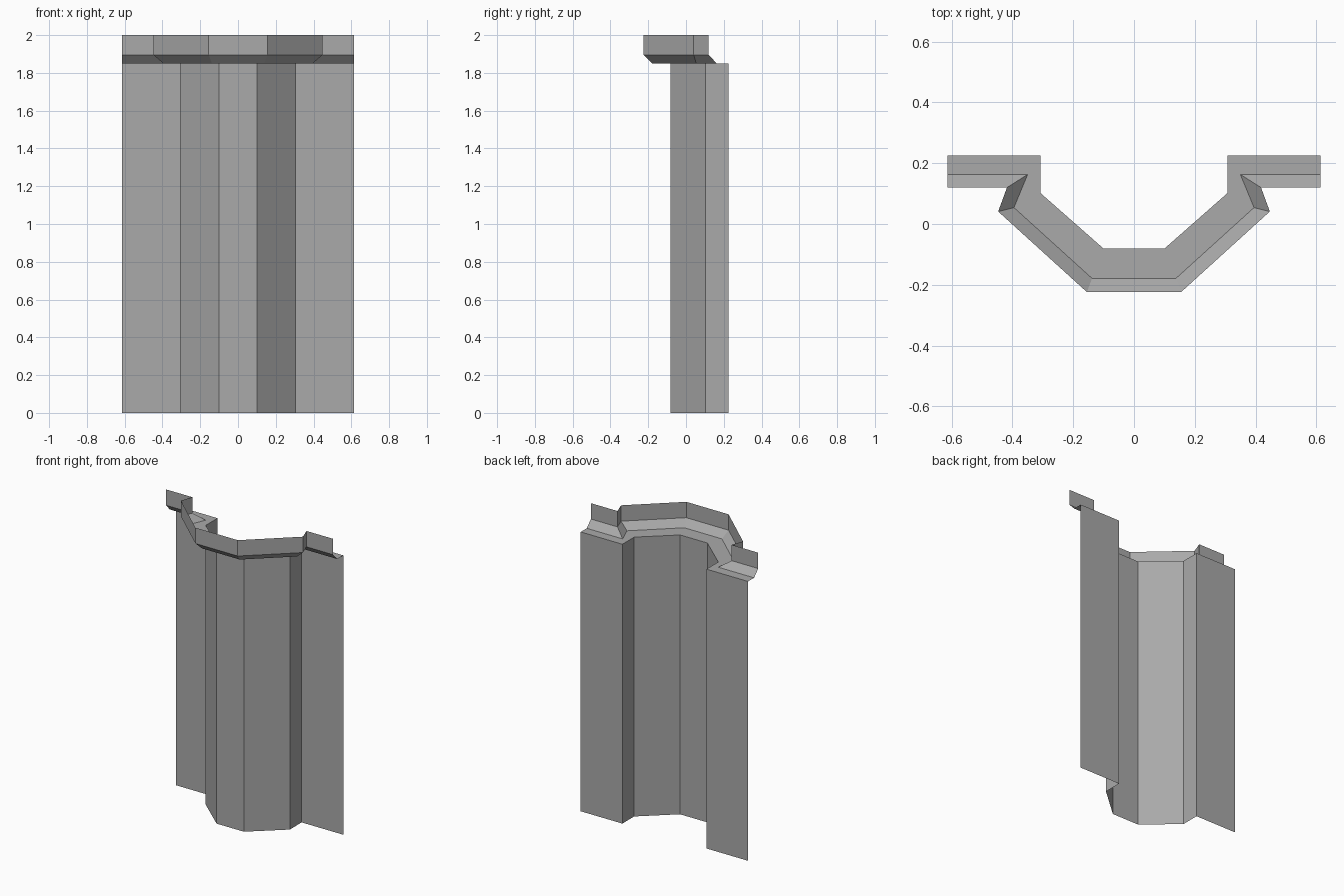
import bpy
import bmesh

cube = bpy.data.objects.get("Cube")
if cube:
    bpy.data.objects.remove(cube, do_unlink=True)

grey = bpy.data.materials.new("stone_grey")
grey.use_nodes = True
colour = (0.4, 0.4, 0.4, 1)
grey.diffuse_color = colour
grey.node_tree.nodes["Principled BSDF"].inputs["Base Color"].default_value = colour

# Half plans from the centre of the bay out to the left flank
wall_plan = [(0.1, -0.081), (0.308, 0.102), (0.308, 0.226), (0.613, 0.226)]
ledge_plan = [(0.138, -0.179), (0.395, 0.054), (0.35, 0.163), (0.613, 0.163)]
rim_plan = [(0.155, -0.224), (0.447, 0.041), (0.418, 0.12), (0.613, 0.12)]


def mirrored(plan):
    return [(-x, y) for x, y in reversed(plan)] + plan


def strip(name, lower, z_low, upper, z_high):
    """Open band of flat faces between two mirrored plans."""
    bm = bmesh.new()
    a = [bm.verts.new((x, y, z_low)) for x, y in mirrored(lower)]
    b = [bm.verts.new((x, y, z_high)) for x, y in mirrored(upper)]
    for i in range(len(a) - 1):
        bm.faces.new((a[i], a[i + 1], b[i + 1], b[i]))
    mesh = bpy.data.meshes.new(name)
    bm.to_mesh(mesh)
    bm.free()
    mesh.materials.append(grey)
    obj = bpy.data.objects.new(name, mesh)
    bpy.context.collection.objects.link(obj)
    return obj


# Folded wall, flat ledge, sloped underside and upright rim
strip("bay_wall", wall_plan, 0, wall_plan, 1.85)
strip("cornice_ledge", wall_plan, 1.85, ledge_plan, 1.85)
strip("cornice_slope", ledge_plan, 1.85, rim_plan, 1.895)
strip("cornice_rim", rim_plan, 1.895, rim_plan, 2)
